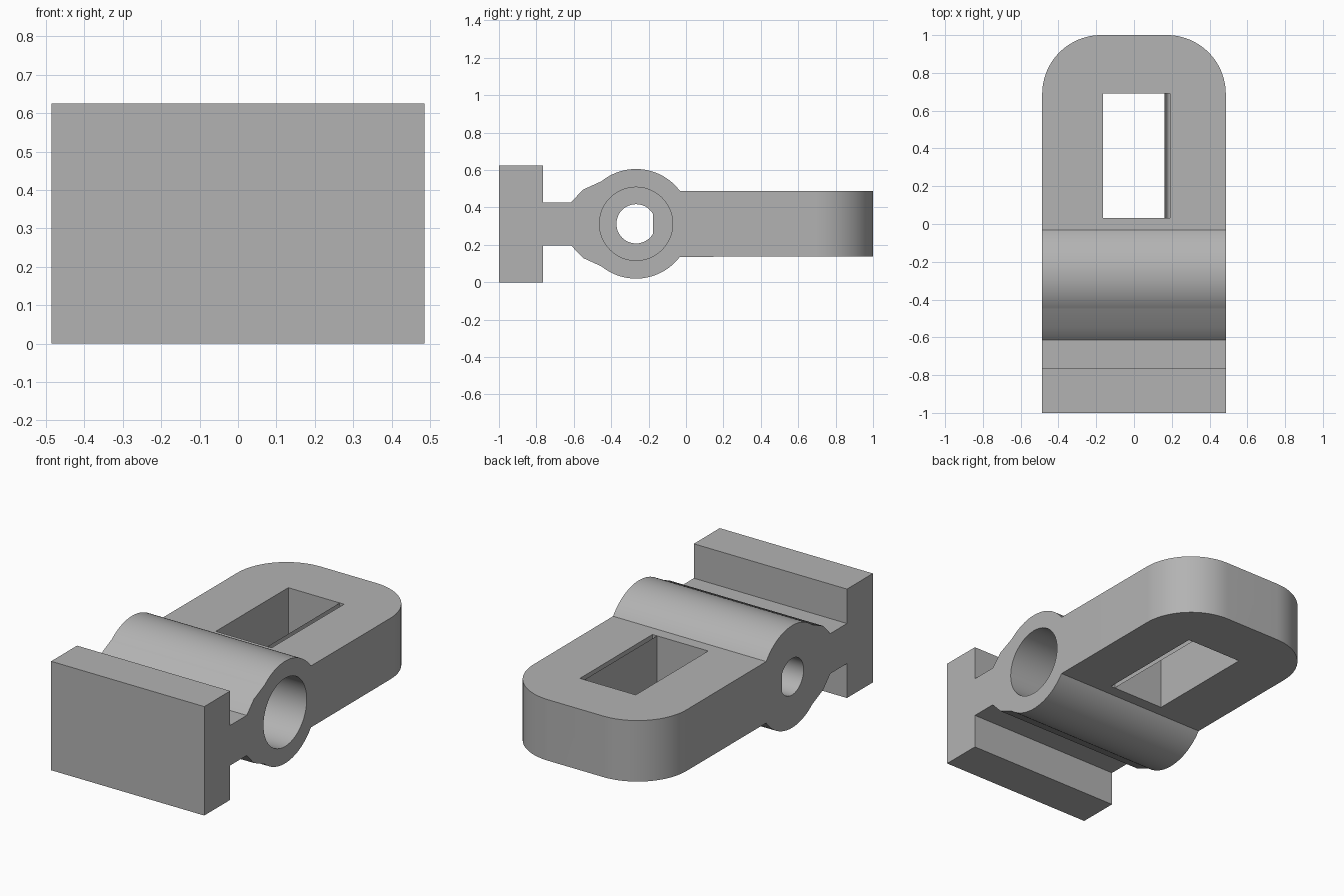
import bpy, bmesh, math
from mathutils import Vector

cube = bpy.data.objects.get("Cube")
if cube:
    bpy.data.objects.remove(cube, do_unlink=True)

HALF_W = 0.486     # half width of the part
MID_Z = 0.3125     # height of the plane of symmetry
BORE_Y = -0.267    # hinge barrel axis

grey = bpy.data.materials.new("plain grey")
grey.use_nodes = True
grey.diffuse_color = (0.45, 0.45, 0.45, 1)
grey.node_tree.nodes["Principled BSDF"].inputs["Base Color"].default_value = (0.45, 0.45, 0.45, 1)


def arc(cu, cv, r, start, end, steps, rv=None):
    """Points along an arc, angles in degrees."""
    rv = r if rv is None else rv
    angles = [math.radians(start + (end - start) * i / steps) for i in range(steps + 1)]
    return [(cu + r * math.cos(a), cv + rv * math.sin(a)) for a in angles]


def prism(name, outline, axis, low, high):
    """Extrude a 2D outline along the x, y or z axis."""
    place = {"x": lambda u, v, d: (d, u, v),
             "y": lambda u, v, d: (u, d, v),
             "z": lambda u, v, d: (u, v, d)}[axis]
    bm = bmesh.new()
    face = bm.faces.new([bm.verts.new(place(u, v, low)) for u, v in outline])
    new = bmesh.ops.extrude_face_region(bm, geom=[face])["geom"]
    bmesh.ops.translate(bm, verts=[g for g in new if isinstance(g, bmesh.types.BMVert)],
                        vec=Vector(place(0, 0, high - low)))
    bmesh.ops.recalc_face_normals(bm, faces=bm.faces)
    mesh = bpy.data.meshes.new(name)
    bm.to_mesh(mesh)
    bm.free()
    mesh.materials.append(grey)
    obj = bpy.data.objects.new(name, mesh)
    bpy.context.collection.objects.link(obj)
    return obj


def combine(target, tool, operation):
    """Apply a boolean and discard the tool."""
    tool.hide_render = True
    mod = target.modifiers.new(operation, "BOOLEAN")
    mod.operation, mod.solver, mod.object = operation, "EXACT", tool
    bpy.context.view_layer.objects.active = target
    bpy.ops.object.modifier_apply(modifier=mod.name)
    bpy.data.objects.remove(tool, do_unlink=True)


# Side profile: end plate, neck, flared shoulder, barrel and arm
upper = [(-1, 0.3125), (-0.765, 0.3125), (-0.765, 0.115), (-0.615, 0.115), (-0.55, 0.183)]
upper += arc(BORE_Y, 0, 0.293, 129, 37, 36)
upper += [(1, 0.175)]
outline = upper + [(y, -h) for y, h in reversed(upper)]
body = prism("hinge_link", [(y, MID_Z + h) for y, h in outline], "x", -HALF_W, HALF_W)

# Rounded far end of the arm
R = 0.312
plan = [(-HALF_W, -1.1), (HALF_W, -1.1)]
plan += arc(HALF_W - R, 1 - R, R, 0, 90, 24) + arc(R - HALF_W, 1 - R, R, 90, 180, 24)
combine(body, prism("plan_tool", plan, "z", -0.2, 0.9), "INTERSECT")

# Rectangular slot, its left wall eased at both rims
rim = [(0.19, 0.3)] + arc(0.19, 0.175, 0.028, 90, 180, 8, rv=-0.06)
section = [(-0.164, 0.3)] + rim
section += [(x, -h) for x, h in reversed(section)]
combine(body, prism("slot_tool", [(x, MID_Z + h) for x, h in section], "y", 0.033, 0.69), "DIFFERENCE")

# Wide bore from the left side, narrow flatted bore through the rest
wide = arc(BORE_Y, MID_Z, 0.196, 0, 352.5, 47)
combine(body, prism("wide_bore_tool", wide, "x", -0.1, 0.6), "DIFFERENCE")
narrow = arc(BORE_Y, MID_Z, 0.105, 30, 330, 40)
combine(body, prism("narrow_bore_tool", narrow, "x", -0.6, 0.0), "DIFFERENCE")

# Smooth curves, crisp edges
bpy.ops.object.select_all(action="DESELECT")
body.select_set(True)
bpy.context.view_layer.objects.active = body
bpy.ops.object.shade_smooth_by_angle(angle=math.radians(28))
